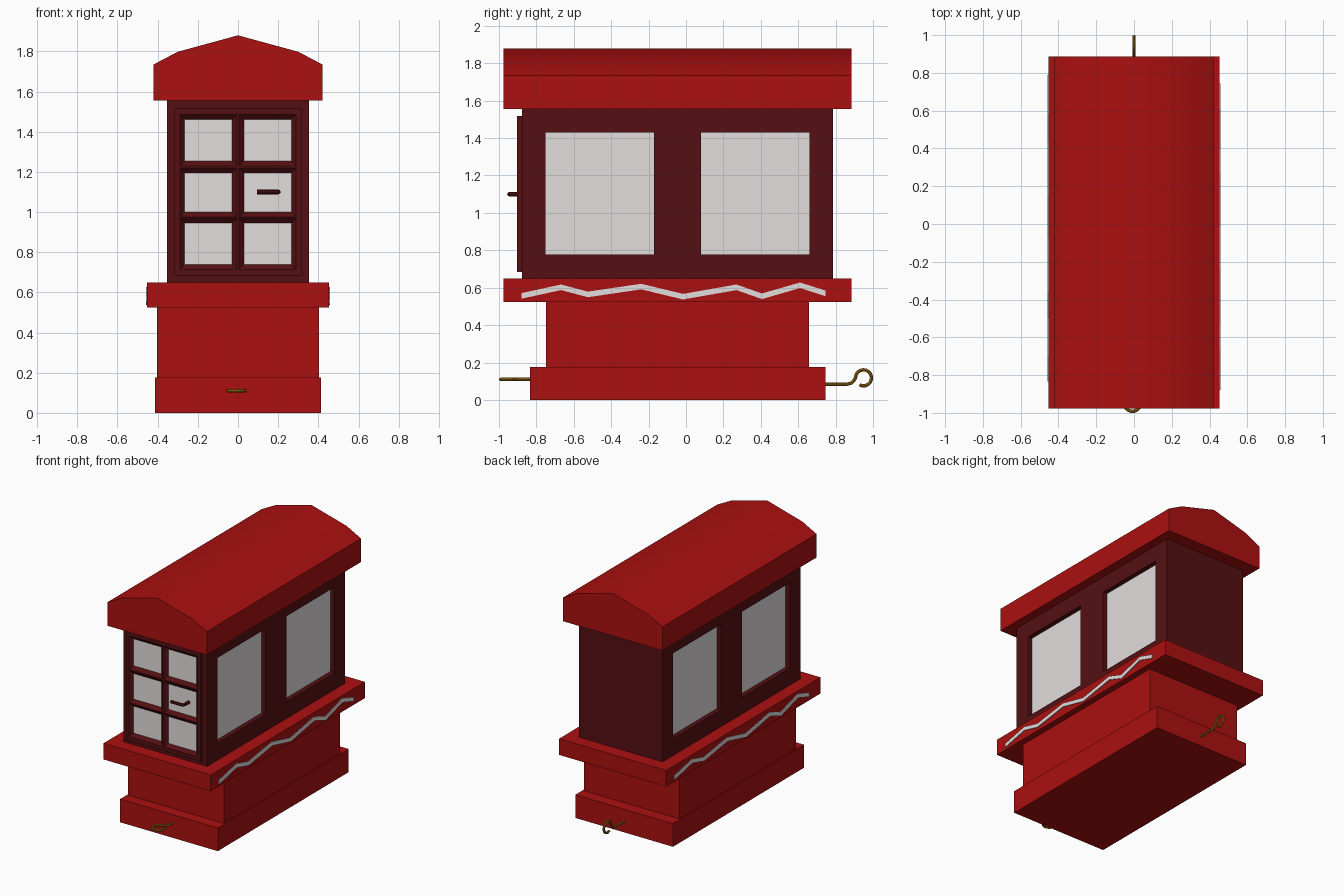
import bpy, bmesh, math
from mathutils import Matrix, Vector

if "Cube" in bpy.data.objects:
    bpy.data.objects.remove(bpy.data.objects["Cube"])

CY = -0.045  # middle of the cabin along y


def material(name, rgb):
    m = bpy.data.materials.new(name)
    m.diffuse_color = (*rgb, 1)
    m.use_nodes = True
    m.node_tree.nodes["Principled BSDF"].inputs["Base Color"].default_value = m.diffuse_color
    return m


RED = material("bright red", (0.41, 0.005, 0.005))
DARK = material("dark red", (0.09, 0.005, 0.006))
PALE = material("pale grey", (0.76, 0.725, 0.715))
GOLD = material("brass", (0.36, 0.16, 0.01))


def finish(name, bm, mats, fix_normals=True):
    if fix_normals:
        bmesh.ops.recalc_face_normals(bm, faces=bm.faces)
    me = bpy.data.meshes.new(name)
    bm.to_mesh(me)
    bm.free()
    for m in mats:
        me.materials.append(m)
    ob = bpy.data.objects.new(name, me)
    bpy.context.collection.objects.link(ob)
    return ob


def prism(name, points, vec, mat):
    """Extrude a closed outline along a vector."""
    bm = bmesh.new()
    face = bm.faces.new([bm.verts.new(p) for p in points])
    ext = bmesh.ops.extrude_face_region(bm, geom=[face], use_keep_orig=True)
    verts = [g for g in ext["geom"] if isinstance(g, bmesh.types.BMVert)]
    bmesh.ops.translate(bm, verts=verts, vec=vec)
    return finish(name, bm, [mat])


def box(name, x, y0, y1, z0, z1, mat):
    return prism(name, [(-x, y0, z0), (x, y0, z0), (x, y1, z0), (-x, y1, z0)],
                 (0, 0, z1 - z0), mat)


def panel(name, us, vs, inset, depth, thick, matrix):
    """Slab whose odd grid cells are sunk window panes."""
    bm = bmesh.new()
    grid = [[bm.verts.new((u, v, 0)) for v in vs] for u in us]
    cells = []
    for i in range(len(us) - 1):
        for j in range(len(vs) - 1):
            f = bm.faces.new((grid[i][j], grid[i + 1][j], grid[i + 1][j + 1], grid[i][j + 1]))
            if i % 2 and j % 2:
                cells.append(f)
    rim = [e for e in bm.edges if e.is_boundary]
    bm.normal_update()
    bmesh.ops.inset_individual(bm, faces=cells, thickness=inset, depth=-depth)
    for f in cells:
        f.material_index = 1
    ext = bmesh.ops.extrude_edge_only(bm, edges=rim)
    verts = [g for g in ext["geom"] if isinstance(g, bmesh.types.BMVert)]
    bmesh.ops.translate(bm, verts=verts, vec=(0, 0, -thick))
    bmesh.ops.transform(bm, matrix=matrix, verts=bm.verts)
    return finish(name, bm, [DARK, PALE])


def rod(name, points, radius, mat):
    cu = bpy.data.curves.new(name, 'CURVE')
    cu.dimensions = '3D'
    cu.bevel_depth = radius
    cu.bevel_resolution = 2
    cu.use_fill_caps = True
    sp = cu.splines.new('POLY')
    sp.points.add(len(points) - 1)
    for p, co in zip(sp.points, points):
        p.co = (*co, 1)
    cu.materials.append(mat)
    ob = bpy.data.objects.new(name, cu)
    bpy.context.collection.objects.link(ob)
    bpy.ops.object.select_all(action='DESELECT')
    ob.select_set(True)
    bpy.context.view_layer.objects.active = ob
    bpy.ops.object.convert(target='MESH')
    bpy.ops.object.shade_smooth_by_angle(angle=math.radians(40))


# Stepped base
box("plinth", 0.413, -0.834, 0.747, 0, 0.177, RED)
box("lower_body", 0.404, -0.749, 0.658, 0.177, 0.524, RED)
box("ledge", 0.453, -0.977, 0.886, 0.524, 0.648, RED)

# Roof with a low arched profile
half = [(0.42, 1.555), (0.42, 1.735), (0.3, 1.798)]
profile = half + [(0, 1.88)] + [(-x, z) for x, z in reversed(half)]
roof = prism("roof", [(x, -0.977, z) for x, z in profile], (0, 1.863, 0), RED)
bpy.context.view_layer.objects.active = roof
roof.select_set(True)
bpy.ops.object.shade_smooth_by_angle(angle=math.radians(35))

# Cabin core, and side walls with two sunk windows each
box("cabin_core", 0.31, -0.877, 0.787, 0.648, 1.555, DARK)
side = Matrix(((0, 0, 1, 0.353), (1, 0, 0, 0), (0, 1, 0, 0), (0, 0, 0, 1)))
wave = [(-0.88, 0.556), (-0.668, 0.602), (-0.524, 0.564), (-0.24, 0.606), (-0.016, 0.552),
        (0.27, 0.602), (0.406, 0.554), (0.61, 0.613), (0.745, 0.57)]
for label, angle in (("right", 0), ("left", math.pi)):
    turn = Matrix.Translation((0, CY, 0)) @ Matrix.Rotation(angle, 4, 'Z')
    panel(label + "_wall", [-0.832, -0.706, -0.125, 0.125, 0.706, 0.832],
          [0.648, 0.777, 1.43, 1.555], 0.0005, 0.035, 0.043, turn @ side)
    # Pale zigzag line on the ledge
    outline = [(y, z - 0.015) for y, z in wave] + [(y, z + 0.015) for y, z in reversed(wave)]
    line = prism(label + "_zigzag", [(0.45, y - CY, z) for y, z in outline],
                 (0.009, 0, 0), PALE)
    line.data.transform(turn)

# Front door with six bevelled panes
front = Matrix(((1, 0, 0, 0), (0, 0, -1, -0.904), (0, 1, 0, 0), (0, 0, 0, 1)))
panel("door", [-0.315, -0.29, -0.005, 0.005, 0.29, 0.315],
      [0.684, 0.715, 0.97, 0.975, 1.22, 1.23, 1.485, 1.519], 0.035, 0.022, 0.03, front)

# Door handle
rod("door_handle", [(0.095, -0.944, 1.1), (0.185, -0.944, 1.1), (0.197, -0.938, 1.1),
                    (0.2, -0.92, 1.1), (0.2, -0.88, 1.1)], 0.012, DARK)

# Coupling hooks: upright at the back, lying flat at the front
path = [(0.72, -0.034), (0.86, -0.034), (0.884, -0.028), (0.898, -0.014)]
for k in range(15):
    a = math.radians(180 - k * 300 / 14)
    path.append((0.949 + 0.043 * math.cos(a), 0.043 * math.sin(a)))
rod("back_hook", [(0, y, 0.118 + d) for y, d in path], 0.009, GOLD)
rod("front_hook", [(-0.008 - d, -y, 0.11) for y, d in path], 0.009, GOLD)
